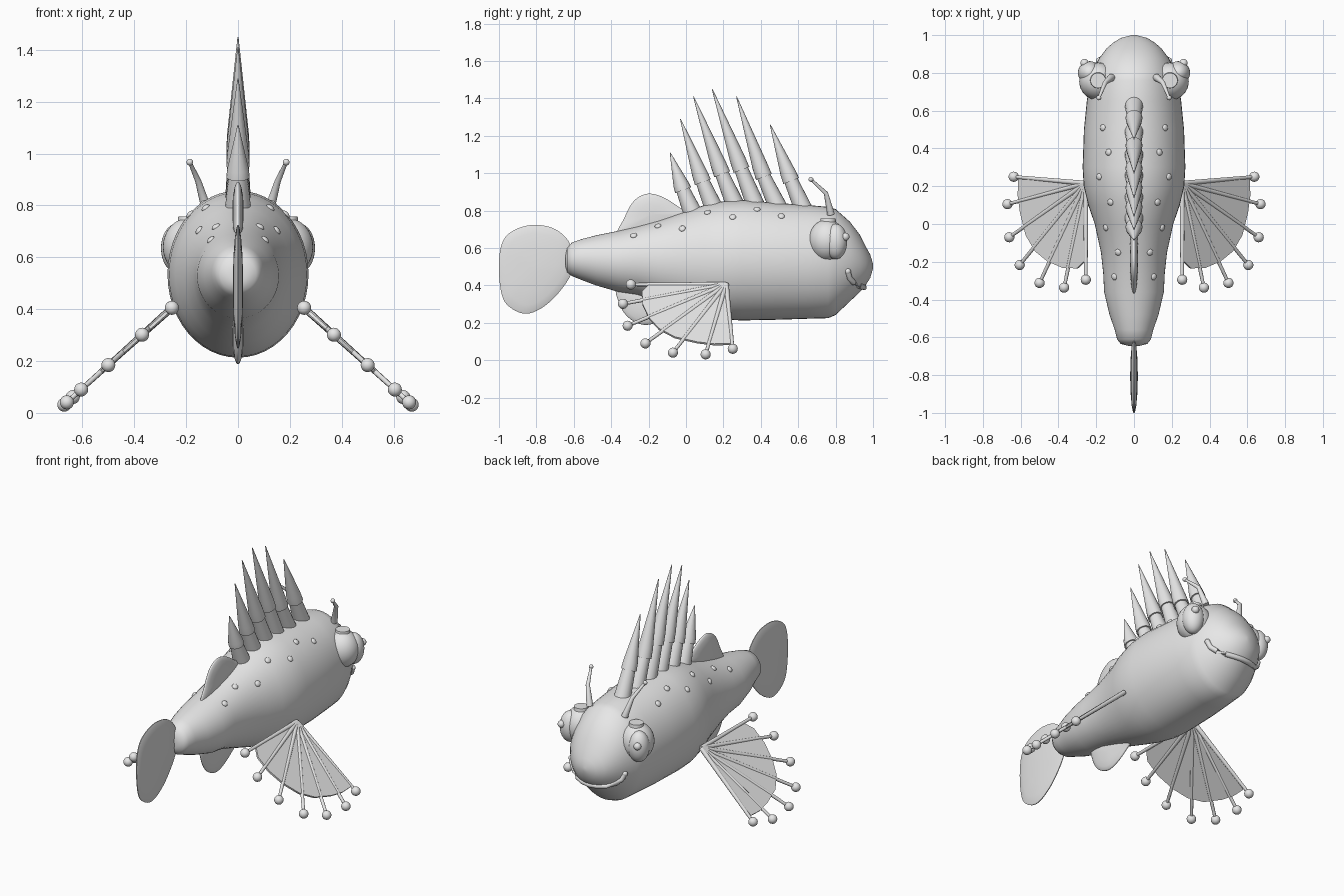
import bpy, bmesh, math
from mathutils import Vector, Matrix
from mathutils.bvhtree import BVHTree

if "Cube" in bpy.data.objects:
    bpy.data.objects.remove(bpy.data.objects["Cube"])

skin = bpy.data.materials.new("pale grey skin")
skin.diffuse_color = (0.8, 0.8, 0.8, 1)
skin.use_nodes = True
skin.node_tree.nodes["Principled BSDF"].inputs["Base Color"].default_value = skin.diffuse_color


def finish(name, bm, angle=40):
    bmesh.ops.recalc_face_normals(bm, faces=bm.faces[:])
    me = bpy.data.meshes.new(name)
    bm.to_mesh(me)
    bm.free()
    me.materials.append(skin)
    ob = bpy.data.objects.new(name, me)
    bpy.context.collection.objects.link(ob)
    bpy.ops.object.select_all(action='DESELECT')
    ob.select_set(True)
    bpy.context.view_layer.objects.active = ob
    bpy.ops.object.shade_smooth_by_angle(angle=math.radians(angle))
    return ob


def bridge(bm, rings):
    """Skin a list of vertex rings and cap both ends."""
    n = len(rings[0])
    for a, b in zip(rings, rings[1:]):
        for i in range(n):
            j = (i + 1) % n
            bm.faces.new((a[i], a[j], b[j], b[i]))
    bm.faces.new(rings[0])
    bm.faces.new(rings[-1])


def tube(bm, pts, radii, n=16):
    """Round tube through points with a radius at each point."""
    pts = [Vector(p) for p in pts]
    rings = []
    for k, (p, r) in enumerate(zip(pts, radii)):
        d = (pts[min(k + 1, len(pts) - 1)] - pts[max(k - 1, 0)]).normalized()
        side = Vector((1, 0, 0)) if abs(d.x) < 0.8 else Vector((0, 0, 1))
        u = d.cross(side).normalized()
        v = d.cross(u)
        rings.append([bm.verts.new(p + r * (math.cos(t) * u + math.sin(t) * v))
                      for t in (2 * math.pi * i / n for i in range(n))])
    bridge(bm, rings)


def ball(bm, c, r, rot=Matrix(), n=20):
    r = Vector(r) if not isinstance(r, float) else Vector((r, r, r))
    m = Matrix.Translation(c) @ rot @ Matrix.Diagonal((*r, 1))
    bmesh.ops.create_uvsphere(bm, u_segments=n, v_segments=n // 2, radius=1, matrix=m)


def smooth_loop(pts, steps=5):
    """Closed Catmull-Rom curve through the points."""
    out, n = [], len(pts)
    P = [Vector(p) for p in pts]
    for i in range(n):
        a, b, c, d = P[i - 1], P[i], P[(i + 1) % n], P[(i + 2) % n]
        for s in range(steps):
            t = s / steps
            out.append(0.5 * (2 * b + (c - a) * t + (2 * a - 5 * b + 4 * c - d) * t ** 2
                              + (3 * b - a - 3 * c + d) * t ** 3))
    return out


def lens_fin(name, outline, half):
    """Thin fin in the x = 0 plane, thick in the middle and narrow at the rim."""
    loop = smooth_loop([(0, y, z) for y, z in outline])
    mid = sum(loop, Vector()) / len(loop)
    bm = bmesh.new()
    levels = [(0.1, -1), (0.5, -0.87), (0.8, -0.6), (0.96, -0.3), (1, -0.12),
              (1, 0.12), (0.96, 0.3), (0.8, 0.6), (0.5, 0.87), (0.1, 1)]
    bridge(bm, [[bm.verts.new(mid + (p - mid) * s + Vector((h * half, 0, 0))) for p in loop]
                for s, h in levels])
    finish(name, bm, 60)


# Body: elliptical sections (y, half width, bottom, top)
sections = [(-.645, .03, .50, .56), (-.635, .07, .47, .60), (-.61, .09, .45, .63),
            (-.56, .102, .43, .647), (-.48, .13, .40, .668), (-.36, .158, .365, .692),
            (-.26, .163, .35, .715), (-.15, .175, .315, .745), (0, .208, .265, .795),
            (.1, .242, .235, .83), (.2, .266, .217, .85), (.3, .272, .213, .857),
            (.5, .265, .217, .84), (.65, .25, .222, .83), (.76, .235, .225, .82),
            (.80, .222, .242, .808), (.877, .185, .315, .74), (.93, .145, .365, .67),
            (.96, .11, .40, .61), (.985, .07, .44, .565), (1.0, .012, .49, .515)]
bm = bmesh.new()
bridge(bm, [[bm.verts.new((w * math.cos(t), y, (lo + hi) / 2 + (hi - lo) / 2 * math.sin(t)))
             for t in (2 * math.pi * i / 48 for i in range(48))]
            for y, w, lo, hi in sections])
bmesh.ops.recalc_face_normals(bm, faces=bm.faces[:])
surface = BVHTree.FromBMesh(bm)
finish("body", bm, 50)

# Flat fins on the centre line
lens_fin("tail_fin", [(-.60, .53), (-.63, .64), (-.72, .71), (-.85, .72), (-.965, .66), (-1, .53),
                      (-.985, .35), (-.93, .275), (-.84, .25), (-.73, .31), (-.63, .43)], .02)
lens_fin("rear_dorsal_fin", [(-.36, .66), (-.33, .76), (-.28, .85), (-.21, .89), (-.13, .875),
                             (-.04, .82), (.02, .76), (-.15, .65)], .022)
lens_fin("anal_fin", [(-.36, .40), (-.36, .31), (-.31, .23), (-.23, .19), (-.15, .205),
                      (-.06, .26), (.0, .32), (-.17, .42)], .022)

# Dorsal spines: tip, joint and foot as (y, z)
spines = [((-.085, 1.11), (-.02, .92), (.035, .79)), ((-.03, 1.29), (.085, .965), (.15, .81)),
          ((.04, 1.41), (.187, 1.01), (.267, .82)), ((.14, 1.45), (.29, 1.035), (.375, .82)),
          ((.27, 1.41), (.41, .995), (.495, .81)), ((.45, 1.26), (.556, .973), (.635, .79))]
stems, points = bmesh.new(), bmesh.new()
for tip, joint, foot in spines:
    t, j, f = (Vector((0, *p)) for p in (tip, joint, foot))
    tube(stems, [f, j], [.05, .036], 20)
    tube(points, [j + (f - j) * .08, j + (t - j) * .1, t], [.045, .042, .002], 20)
finish("spine_stems", stems)
finish("spine_points", points)

# Eyes, lids, pupils and feelers on both sides
eyes, lids, pupils, feelers = (bmesh.new() for _ in range(4))
for s in (-1, 1):
    ball(eyes, (s * .19, .755, .64), (.10, .10, .112), n=32)
    ball(eyes, (s * .235, .80, .635), (.062, .062, .095), n=32)
    tube(lids, [(s * .19, .76, .72), (s * .19, .76, .757)], [.045, .04], 24)
    ball(pupils, (s * .262, .852, .66), .022)
    tube(feelers, [(s * .12, .775, .78), (s * .153, .748, .893), (s * .185, .67, .965)],
         [.02, .012, .007])
    ball(feelers, (s * .186, .668, .967), .013)
finish("eyes", eyes, 60)
finish("eyelids", lids)
finish("pupils", pupils)
finish("feelers", feelers, 60)

# Smile: a tube laid on the snout
half = [(0, .39), (.05, .392), (.10, .40), (.14, .415), (.17, .44), (.185, .475)]
path = [(-x, z) for x, z in half[:0:-1]] + half
lip = [surface.ray_cast(Vector((x, 2, z)), Vector((0, -1, 0)))[0] for x, z in path]
bm = bmesh.new()
tube(bm, lip, [.015] * len(lip))
for end in (lip[0], lip[-1]):
    ball(bm, end, .016)
finish("mouth", bm, 60)

# Raised spots along the back
bm = bmesh.new()
for x, y in [(.165, .51), (.135, .38), (.185, .25), (.125, .115), (.15, -.02), (.085, -.15),
             (.105, -.28)]:
    for s in (-1, 1):
        p, n, _, _ = surface.ray_cast(Vector((s * x, y, 2)), Vector((0, 0, -1)))
        ball(bm, p, (.018, .018, .01), n.to_track_quat('Z', 'Y').to_matrix().to_4x4(), 16)
finish("back_spots", bm, 60)

# Pectoral fins: sloping web with rays and ball tips
def slope(x, y, s):
    return Vector((s * x, y, .405 - .9 * (x - .255)))

tips = [(.637, .25), (.67, .105), (.66, -.07), (.605, -.217), (.5, -.312), (.37, -.337),
        (.255, -.295)]
edge = [(.26, .22), (.61, .238), (.612, .15), (.60, .06), (.57, -.06), (.52, -.145), (.455, -.198),
        (.375, -.232), (.30, -.235), (.262, -.2)]
webs, rays, beads = bmesh.new(), bmesh.new(), bmesh.new()
for s in (-1, 1):
    off = Vector((s * .67, 0, .74)) * .006
    bridge(webs, [[webs.verts.new(slope(x, y, s) + k * off) for x, y in edge] for k in (-1, 1)])
    for x, y in tips:
        tube(rays, [slope(.255, .215, s), slope(x, y, s)], [.014, .009], 12)
        ball(beads, slope(x, y, s), .027)
finish("pectoral_webs", webs)
finish("pectoral_rays", rays)
finish("pectoral_tips", beads, 60)
